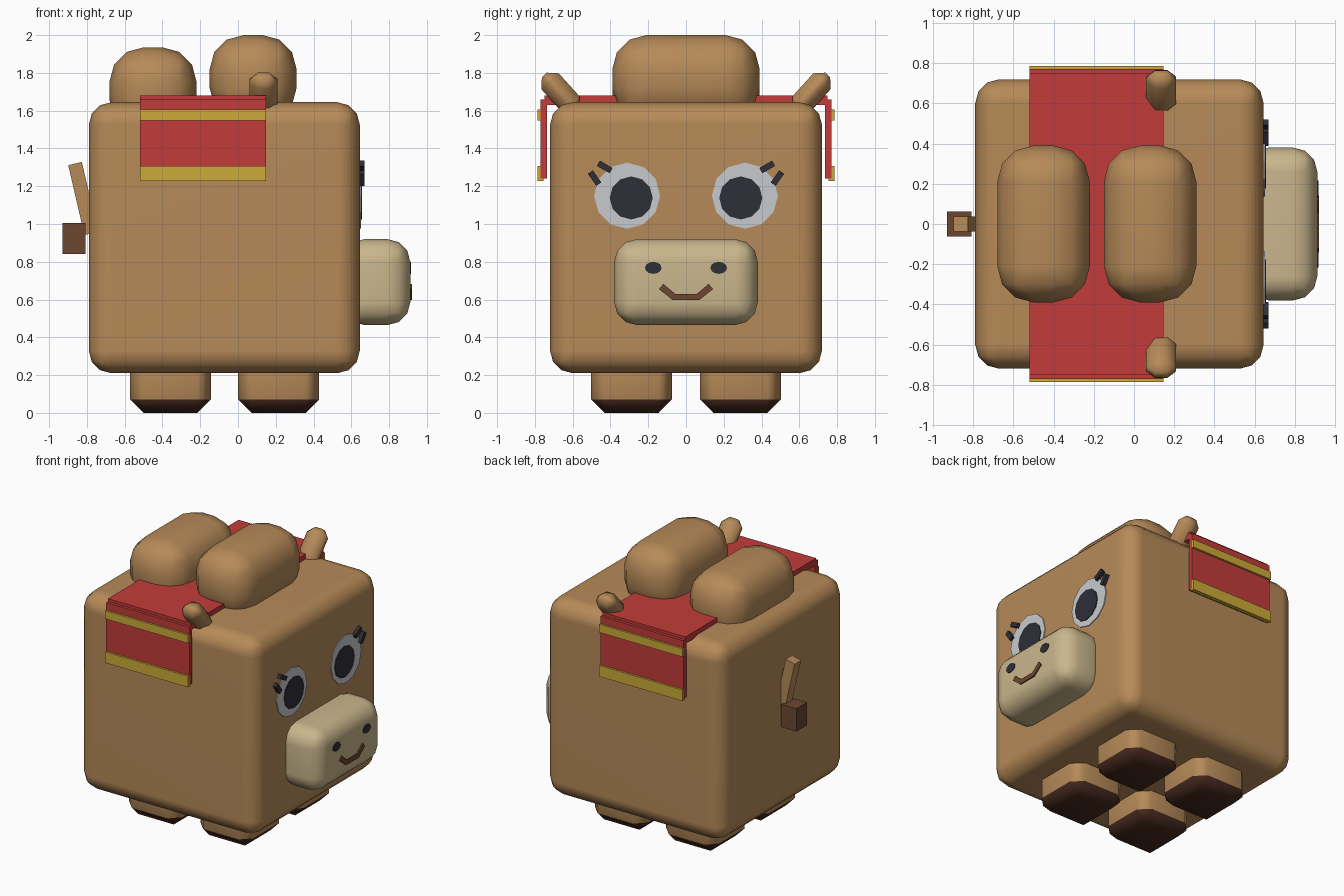
import bpy, bmesh, math
from mathutils import Matrix, Vector

if "Cube" in bpy.data.objects:
    bpy.data.objects.remove(bpy.data.objects["Cube"])


def material(name, r, g, b):
    lin = [((c / 255 + 0.055) / 1.055) ** 2.4 for c in (r, g, b)]
    m = bpy.data.materials.new(name)
    m.diffuse_color = (*lin, 1)
    m.use_nodes = True
    m.node_tree.nodes["Principled BSDF"].inputs["Base Color"].default_value = m.diffuse_color
    return m


FUR = material("tan fur", 182, 138, 88)
CREAM = material("cream muzzle", 202, 182, 140)
RED = material("red cloth", 194, 60, 58)
GOLD = material("gold trim", 204, 170, 56)
HOOF = material("dark hoof", 68, 40, 29)
BROWN = material("brown", 108, 70, 48)
BLACK = material("near black", 46, 46, 56)
WHITE = material("eye white", 200, 202, 206)


def finish(bm, name, mats, smooth=False):
    bmesh.ops.recalc_face_normals(bm, faces=bm.faces)
    me = bpy.data.meshes.new(name)
    bm.to_mesh(me)
    bm.free()
    ob = bpy.data.objects.new(name, me)
    bpy.context.collection.objects.link(ob)
    for m in mats:
        me.materials.append(m)
    if smooth:
        bpy.ops.object.select_all(action='DESELECT')
        ob.select_set(True)
        bpy.context.view_layer.objects.active = ob
        bpy.ops.object.shade_smooth_by_angle(angle=math.radians(60))
        ob.modifiers.new("Weighted normals", 'WEIGHTED_NORMAL').keep_sharp = True
    return ob


def box(name, mat, lo, hi, bevel=0, segments=3, rot=None, low_mat=None, low_z=0):
    """Box between two corners, optionally bevelled and turned about its centre."""
    lo, hi = Vector(lo), Vector(hi)
    bm = bmesh.new()
    bmesh.ops.create_cube(bm, size=1, matrix=Matrix.Diagonal((*(hi - lo), 1)))
    if bevel:
        bmesh.ops.bevel(bm, geom=bm.edges[:], offset=bevel, segments=segments,
                        profile=0.5, affect='EDGES')
    move = Matrix.Translation((lo + hi) / 2)
    bm.transform(move @ Matrix.Rotation(rot[0], 4, rot[1]) if rot else move)
    if low_mat:
        for f in bm.faces:
            f.material_index = int(f.calc_center_median().z < low_z)
    return finish(bm, name, [mat, low_mat] if low_mat else [mat], bevel > 0)


def plate(name, mat, outline, x0, x1):
    """Flat (y, z) outline extruded along x."""
    bm = bmesh.new()
    f = bm.faces.new([bm.verts.new((x0, y, z)) for y, z in outline])
    ext = bmesh.ops.extrude_face_region(bm, geom=[f])
    bmesh.ops.translate(bm, vec=(x1 - x0, 0, 0),
                        verts=[v for v in ext["geom"] if isinstance(v, bmesh.types.BMVert)])
    return finish(bm, name, [mat])


def oval(y, z, ry, rz, n=12):
    return [(y + ry * math.cos(2 * math.pi * i / n), z + rz * math.sin(2 * math.pi * i / n))
            for i in range(n)]


# Body, humps and muzzle
box("body", FUR, (-0.79, -0.72, 0.21), (0.645, 0.72, 1.645), 0.12)
box("rear_hump", FUR, (-0.68, -0.39, 1.475), (-0.22, 0.39, 1.935), 0.18)
box("front_hump", FUR, (-0.15, -0.39, 1.54), (0.31, 0.39, 2.0), 0.18)
box("muzzle", CREAM, (0.55, -0.38, 0.465), (0.912, 0.38, 0.92), 0.12)

# Smile, bent in three straight strokes
plate("mouth", BROWN, [(-0.143, 0.655), (-0.07, 0.597), (0.07, 0.597), (0.143, 0.655),
                       (0.12, 0.683), (0.057, 0.63), (-0.057, 0.63), (-0.12, 0.683)],
      0.912, 0.921)

# Cloth lying over the back
box("cloth_top", RED, (-0.52, -0.749, 1.63), (0.148, 0.749, 1.68))

for s, side in ((-1, "right"), (1, "left")):
    # Legs with dark hooves
    for x, end in ((-0.357, "rear"), (0.215, "front")):
        box(f"{end}_{side}_leg", FUR, (x - 0.215, s * 0.288 - 0.215, 0),
            (x + 0.215, s * 0.288 + 0.215, 0.4), 0.072, 1, low_mat=HOOF, low_z=0.075)

    # Hanging cloth with two gold bands
    def hang(name, mat, y0, y1, z0, z1):
        a, b = sorted((s * y0, s * y1))
        box(f"{side}_{name}", mat, (-0.52, a, z0), (0.148, b, z1))
    hang("cloth_side", RED, 0.737, 0.77, 1.24, 1.66)
    hang("upper_band", GOLD, 0.755, 0.785, 1.548, 1.607)
    hang("lower_band", GOLD, 0.755, 0.785, 1.228, 1.308)

    # Ears leaning outwards
    c = Vector((0.135, s * 0.665, 1.695))
    h = Vector((0.075, 0.0625, 0.127))
    box(f"{side}_ear", FUR, c - h, c + h, 0.045, 1, rot=(-s * math.radians(42), 'X'))

    # Eyes, pupils and nostrils
    plate(f"{side}_eye", WHITE, oval(s * 0.312, 1.15, 0.175, 0.175), 0.643, 0.651)
    plate(f"{side}_pupil", BLACK, oval(s * 0.29, 1.138, 0.114, 0.114), 0.65, 0.656)
    plate(f"{side}_nostril", BLACK, oval(s * 0.173, 0.768, 0.044, 0.032), 0.91, 0.917)

    # Two lashes per eye
    for i, (y, z, deg) in enumerate(((0.43, 1.302, 30), (0.484, 1.243, 55))):
        box(f"{side}_lash_{i + 1}", BLACK, (0.64, s * y - 0.039, z - 0.016),
            (0.67, s * y + 0.039, z + 0.016), rot=(s * math.radians(deg), 'X'))

# Tail and its tuft
box("tail", FUR, (-0.857, -0.037, 0.945), (-0.783, 0.037, 1.325),
    rot=(math.radians(-13), 'Y'))
box("tail_tuft", BROWN, (-0.93, -0.062, 0.84), (-0.808, 0.062, 1.005))
